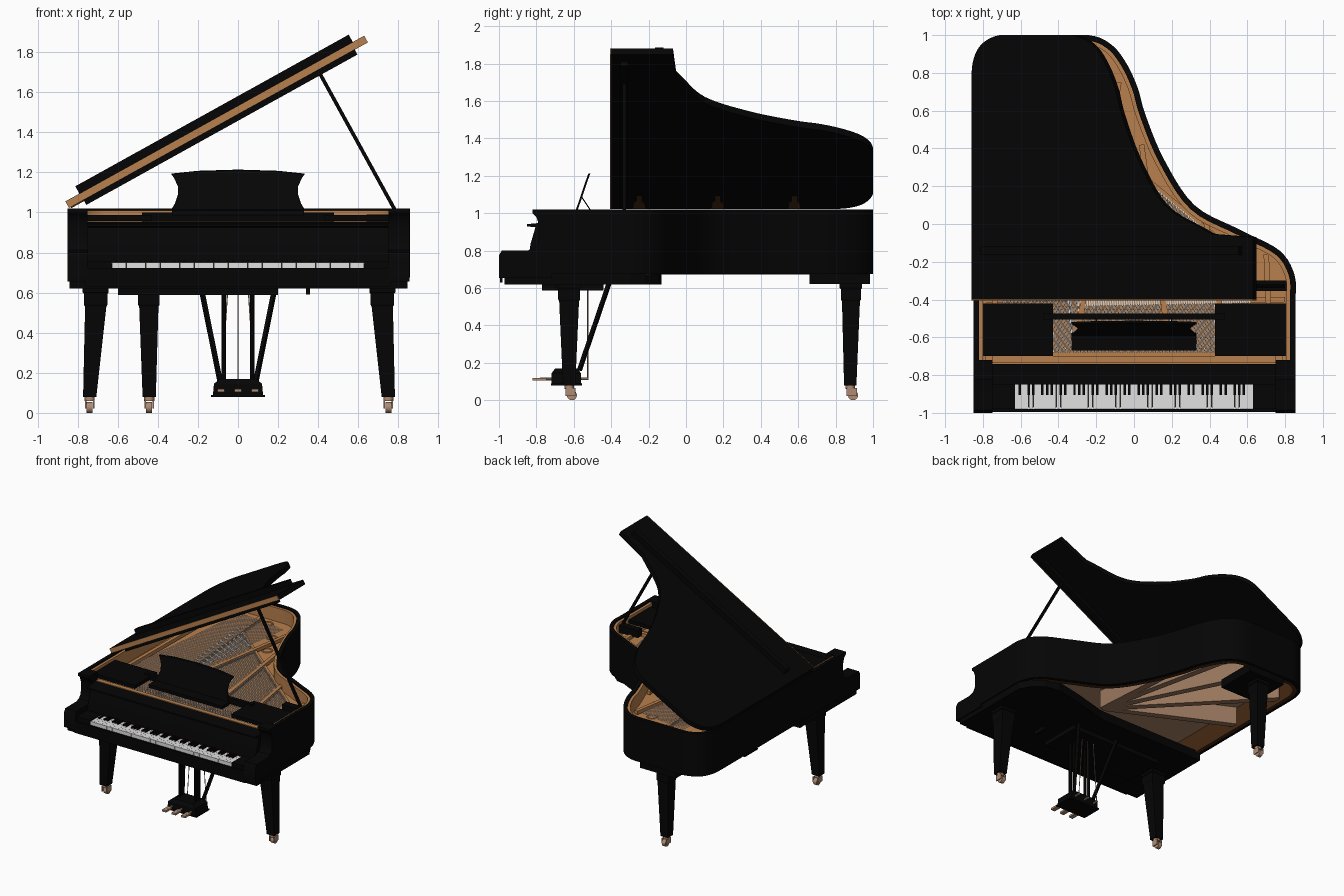
import bpy, bmesh, math
from mathutils import Vector as V

if "Cube" in bpy.data.objects:
    bpy.data.objects.remove(bpy.data.objects["Cube"])


def mat(name, *c):
    m = bpy.data.materials.new(name)
    m.diffuse_color = (*c, 1)
    m.use_nodes = True
    m.node_tree.nodes["Principled BSDF"].inputs["Base Color"].default_value = m.diffuse_color
    return m


BLACK = mat("black lacquer", .0015, .0015, .0015)
TAN = mat("bronze plate", .48, .215, .075)
WOOD = mat("soundboard wood", .40, .23, .135)
BEAM = mat("beam wood", .31, .18, .108)
BROWN = mat("dark rim wood", .06, .022, .006)
BRASS = mat("brass", .42, .26, .17)
WHITE = mat("ivory", .75, .75, .75)
STEEL = mat("string steel", .65, .65, .65)
RED = mat("red felt", .35, .01, .015)


def make(name, prisms, m, smooth=False):
    """One object from a list of (loop, extrusion vector) prisms."""
    bm = bmesh.new()
    for loop, vec in prisms:
        a = [bm.verts.new(p) for p in loop]
        b = [bm.verts.new(V(p) + V(vec)) for p in loop]
        bm.faces.new(a)
        bm.faces.new(b[::-1])
        for i in range(len(a)):
            j = (i + 1) % len(a)
            bm.faces.new((a[i], b[i], b[j], a[j]))
    return finish(name, bm, m, smooth)


def finish(name, bm, m, smooth=False):
    bmesh.ops.recalc_face_normals(bm, faces=bm.faces)
    me = bpy.data.meshes.new(name)
    bm.to_mesh(me)
    bm.free()
    me.materials.append(m)
    ob = bpy.data.objects.new(name, me)
    bpy.context.collection.objects.link(ob)
    if smooth:
        bpy.ops.object.select_all(action='DESELECT')
        ob.select_set(True)
        bpy.context.view_layer.objects.active = ob
        bpy.ops.object.shade_smooth_by_angle(angle=math.radians(35))
    return ob


def box(x0, x1, y0, y1, z0, z1):
    return ([(x0, y0, z0), (x1, y0, z0), (x1, y1, z0), (x0, y1, z0)], (0, 0, z1 - z0))


def bar(a, b, r, n=4):
    a, b = V(a), V(b)
    q = (b - a).to_track_quat('Z', 'Y')
    s = [2 * math.pi * (i + .5) / n for i in range(n)]
    return ([a + q @ V((r * math.cos(t), r * math.sin(t), 0)) for t in s], b - a)


def plank(a, b, w, z0, z1):
    """Upright plank between two plan points."""
    a, b = V(a), V(b)
    d = (b - a).normalized()
    n = V((-d.y, d.x)) * w / 2
    return ([(p.x, p.y, z0) for p in (a + n, b + n, b - n, a - n)], (0, 0, z1 - z0))


def stack(name, levels, m):
    """Rectangular sections (cx, cy, hx, hy, z) joined from top to bottom."""
    bm = bmesh.new()
    rings = [[bm.verts.new((cx + sx * hx, cy + sy * hy, z)) for sx, sy in ((-1, -1), (1, -1), (1, 1), (-1, 1))]
             for cx, cy, hx, hy, z in levels]
    bm.faces.new(rings[0])
    bm.faces.new(rings[-1])
    for a, b in zip(rings, rings[1:]):
        for i in range(4):
            bm.faces.new((a[i], a[(i + 1) % 4], b[(i + 1) % 4], b[i]))
    return finish(name, bm, m)


# Plan outline of the curved case, right front round to left
ctrl = [(.855, -.4), (.85, -.27), (.77, -.14), (.56, -.03), (.32, .1), (.16, .34), (.06, .58), (.02, .72),
        (-.04, .85), (-.12, .95), (-.24, 1), (-.5, 1), (-.68, 1), (-.79, .95), (-.84, .86), (-.85, .75)]
P = [V(p) for p in ctrl]
curve = []
for i in range(len(P) - 1):
    p0, p1, p2, p3 = P[max(i - 1, 0)], P[i], P[i + 1], P[min(i + 2, len(P) - 1)]
    for k in range(5):
        t = k / 5
        c = .5 * (2 * p1 + (p2 - p0) * t + (2 * p0 - 5 * p1 + 4 * p2 - p3) * t * t
                  + (3 * p1 - p0 - 3 * p2 + p3) * t ** 3)
        curve.append(V((c.x, min(c.y, 1))))
curve.append(P[-1])
path = [V((.855, -.75))] + curve + [V((-.85, -.75))]


def offset(d):
    out = []
    for i, p in enumerate(path):
        t = (path[min(i + 1, len(path) - 1)] - path[max(i - 1, 0)]).normalized()
        out.append(p + V((-t.y, t.x)) * d)
    return out


def wall(name, d0, d1, z0, z1, m):
    loop = [(p.x, p.y, z0) for p in offset(d0)] + [(p.x, p.y, z0) for p in reversed(offset(d1))]
    return make(name, [(loop, (0, 0, z1 - z0))], m, True)


def sheet(name, d, z0, z1, m):
    return make(name, [([(p.x, p.y, z0) for p in offset(d)], (0, 0, z1 - z0))], m)


# Case
wall("outer_rim", 0, .03, .675, 1.02, BLACK)
wall("inner_rim_upper", .03, .05, .85, 1.01, TAN)
wall("inner_rim_lower", .03, .055, .672, .85, BROWN)
sheet("soundboard", .04, .84, .855, WOOD)
sheet("iron_plate", .045, .885, .9, TAN)
bed = [(-.84, -.97), (.845, -.97), (.845, -.3), (.8, -.22), (.72, -.15), (.6, -.13), (.4, -.17), (.1, -.25),
       (-.84, -.25)]
make("key_bed", [([(x, y, .62) for x, y in bed], (0, 0, .07))], BLACK)
make("under_bed_block", [box(-.6, .2, -.77, -.44, .587, .62), box(.34, .36, -.7, -.6, .59, .62)], BLACK)
make("tail_leg_block", [box(-.6, -.28, .66, .985, .622, .69)], BLACK)
arm = [(-.72, .655), (-1, .655), (-1, .775), (-.985, .8), (-.85, .8), (-.81, .812), (-.79, .84), (-.785, .88),
       (-.787, .94), (-.8, .98), (-.822, 1), (-.822, 1.02), (-.72, 1.02)]
for side, x0, x1 in (("left", -.85, -.75), ("right", .75, .855)):
    make(side + "_arm", [([(x0, y, z) for y, z in arm], (x1 - x0, 0, 0))], BLACK, True)
make("beams", [plank((.1, -.24), e, .05, .7, .84) for e in
               ((-.8, .2), (-.8, .7), (-.5, .95), (-.15, .9), (.05, .45))], BEAM)

# Keyboard
w = 1.26 / 52
make("white_keys", [box(-.63 + i * w + .0004, -.63 + (i + 1) * w - .0004, -.978, -.845, .7, .75)
                    for i in range(52)], WHITE)
make("black_keys", [box(-.63 + (i + 1) * w - .0065, -.63 + (i + 1) * w + .0065, -.905, -.845, .73, .76)
                    for i in range(51) if (i + 5) % 7 in (0, 1, 3, 4, 5)], BLACK)
make("key_felt", [box(-.63, .63, -.85, -.842, .74, .7515)], RED)
make("key_slip", [box(-.76, .76, -.995, -.98, .63, .722)], BLACK)
make("key_blocks", [box(s * .69 - .06, s * .69 + .06, -.98, -.83, .68, .757) for s in (-1, 1)], BLACK)
fall = [(-.845, .752), (-.83, .84), (-.805, .925), (-.85, .93), (-.85, .942), (-.74, .952), (-.74, .69), (-.83, .69)]
make("fallboard", [([(-.75, y, z) for y, z in fall], (1.5, 0, 0))], BLACK)

# Plate bars, pin block, strings and rosette rings
make("pin_block", [box(-.79, .79, -.735, -.45, .89, .915)], TAN)
make("front_rail", [box(-.75, .75, -.735, -.7, .9, .955)], TAN)
make("plate_struts", [bar((a, -.6, .925), (b, c, .925), .02) for a, b, c in
                      ((-.74, -.72, .85), (-.3, -.42, .9), (-.3, -.08, .75), (.18, .04, .42), (.48, .38, .02),
                       (.72, .7, -.16))] + [bar((-.78, -.43, .915), (.8, -.40, .915), .02)], TAN)
strings = []
for i in range(80):
    t = i / 79
    strings.append(((-.32 + .98 * t, -.68), (-.45 + 1.02 * t, .66 - .85 * t), .935))
for i in range(32):
    t = i / 31
    strings.append(((-.72 + .38 * t, -.68), (-.56 + .42 * t, .84 - .06 * t), .95))
bm = bmesh.new()
for a, b, z in strings:
    bm.faces.new([bm.verts.new(p) for p in ((a[0] - .0035, a[1], z), (a[0] + .0035, a[1], z),
                                            (b[0] + .0035, b[1], z), (b[0] - .0035, b[1], z))])
finish("strings", bm, STEEL)
make("tuning_pins", [bar((-.7 + i * .024, y, .9), (-.7 + i * .024, y, .95), .004)
                     for i in range(59) for y in (-.66, -.6)], STEEL)
bridge = [(-.45 + 1.02 * t + .01, .66 - .85 * t) for t in (0, .25, .5, .75, 1)]
make("bridge", [bar((*a, .915), (*b, .915), .018) for a, b in zip(bridge, bridge[1:])], TAN)
for i, (x, y) in enumerate(((.33, -.04), (.15, .12), (.02, .3), (-.09, .5), (-.19, .7), (-.35, .88))):
    bpy.ops.mesh.primitive_torus_add(location=(x, y, .9), major_radius=.035, minor_radius=.007,
                                     major_segments=24, minor_segments=8)
    ob = bpy.context.object
    ob.name = f"plate_ring_{i + 1}"
    ob.data.materials.append(TAN)

# Music desk and its shelves
make("desk_shelves", [box(-.83, -.43, -.7, -.42, .958, .987), box(.43, .83, -.7, -.42, .958, .987),
                      box(-.48, .48, -.505, -.475, .953, 1.0), box(-.33, .33, -.67, -.58, .985, 1.01)], BLACK)
half = [(.33, 1.015), (.315, 1.04), (.298, 1.09), (.3, 1.13), (.318, 1.17), (.332, 1.19), (.2, 1.204), (0, 1.21)]
desk = half + [(-x, z) for x, z in half[-2::-1]]
make("music_desk", [([(x, -.59 + (z - 1.015) * .34, z) for x, z in desk], (0, .012, .004))], BLACK)
make("desk_props", [bar((x, -.56, 1.09), (x, -.5, 1.0), .004) for x in (-.2, .2)], BLACK)

# Raised lid: coordinates along (u), y, and thickness (t)
A = math.atan2(.485, .8746)
ca, sa = math.cos(A), math.sin(A)


def L(u, y, t):
    return V((-.843 + u * ca - t * sa, y, 1.022 + u * sa + t * ca))


def lid_part(name, pts, t0, t1, m):
    return make(name, [([L(u, y, t0) for u, y in pts], L(0, 0, t1) - L(0, 0, t0))], m)


def rect(u0, u1, y0, y1):
    return [(u0, y0), (u1, y0), (u1, y1), (u0, y1)]


lid_part("main_lid", [(0, -.4), (1.705, -.4), (1.705, -.07)]
         + [(p.x + .85, p.y) for p in curve if p.y > -.07], 0, .038, BLACK)
lid_part("lid_front_edge", rect(0, 1.705, -.406, -.4), .001, .037, TAN)
lid_part("lid_top_batten", rect(.08, 1.64, -.165, -.12), .038, .08, BLACK)
lid_part("lid_lower_batten", rect(.083, 1.63, -.35, -.31), -.028, 0, BLACK)
for i, y in enumerate((-.25, .17, .58)):
    lid_part(f"lid_hinge_{i + 1}", [(.01, y - .035), (.01, y + .035), (.06, y + .03), (.09, y + .015),
                                    (.14, y + .015), (.14, y - .015), (.09, y - .015), (.06, y - .03)],
             -.006, 0, BROWN)
make("lid_prop", [bar((.79, -.33, 1.0), L(1.42, -.33, -.02), .013)], BLACK)
make("prop_block", [box(.64, .84, -.355, -.3, .93, .99)], BLACK)

# Legs with casters
for name, x, y, xb, yb, h in (("front_left_leg", -.71, -.625, -.74, -.625, .065),
                              ("front_right_leg", .72, -.625, .75, -.625, .065),
                              ("tail_leg", -.445, .882, -.443, .878, .06)):
    stack(name, [(x, y, h, h, .64), (x, y, h, h, .6), (x, y, h - .006, h - .006, .595),
                 (x, y, h - .006, h - .006, .54), (x, y, h - .012, h - .012, .53),
                 (xb, yb, .033, .033, .08)], BLACK)
    make(name + "_caster", [bar((xb, yb, .085), (xb, yb, .06), .026, 12),
                            box(xb - .024, xb - .017, yb - .02, yb + .035, .022, .065),
                            box(xb + .017, xb + .024, yb - .02, yb + .035, .022, .065),
                            bar((xb - .015, yb + .015, .027), (xb + .015, yb + .015, .027), .027, 16)], BRASS, True)

# Pedal lyre
stack("pedal_box", [(0, -.64, .09, .06, .17), (0, -.64, .12, .078, .145), (0, -.64, .125, .08, .09),
                    (0, -.64, .135, .083, .09), (0, -.64, .135, .083, .08)], BLACK)
make("lyre_posts", [bar((s * .07, -.62 + d, .16), (s * .07, -.62 + d, .63), .012, 8)
                    for s in (-1, 1) for d in (-.02, .02)], BLACK)
make("lyre_braces", [bar((s * .09, -.57, .16), (s * .185, -.41, .63), .014) for s in (-1, 1)], BLACK)
make("pedals", [bar((x, -.79, .113), (x, -.52, .115), .008, 8) for x in (-.085, 0, .085)]
     + [box(x - .018, x + .018, -.82, -.745, .105, .12) for x in (-.085, 0, .085)], BRASS)
make("pedal_rods", [bar((x, -.525, .11), (x * .6, -.525, .62), .003, 6) for x in (-.085, 0, .085)], BRASS)
